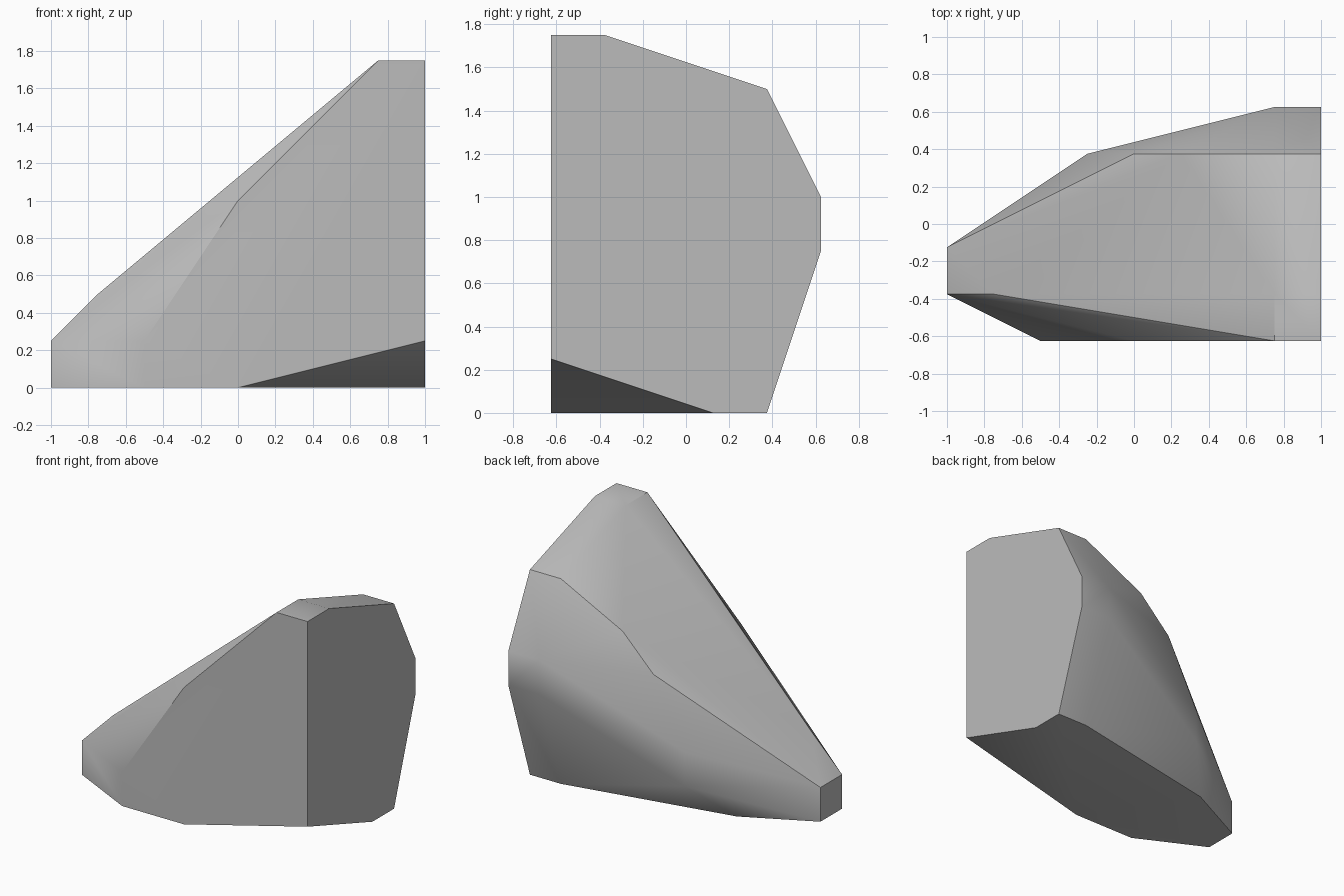
import bpy
import bmesh
import math
from mathutils import Vector

# Remove the default cube
default_cube = bpy.data.objects.get("Cube")
if default_cube:
    bpy.data.objects.remove(default_cube, do_unlink=True)

# All corners of the boulder sit on a grid of this size
GRID = 1 / 8
LEFT, FRONT, REAR, FLOOR = 8, -5, 3, 0


def on_side(points):
    return [Vector((LEFT, y, z)) for y, z in points]


def on_front(points):
    return [Vector((x, FRONT, z)) for x, z in points]


def on_rear(points):
    return [Vector((x, REAR, z)) for x, z in points]


def on_floor(points):
    return [Vector((x, y, FLOOR)) for x, y in points]


def upright(x, y, low, high):
    return [Vector((x, y, low)), Vector((x, y, high))]


# Flat cut outlines and short vertical edges
corners = []
corners += on_side([(FRONT, 14), (-3, 14), (REAR, 12), (5, 8), (5, 6),
                    (REAR, FLOOR), (1, FLOOR), (FRONT, 2)])
corners += on_front([(-4, FLOOR), (0, FLOOR), (6, 14), (0, 8), (-4, 2)])
corners += on_rear([(6, 12), (2, 10), (0, 8), (-2, 4), (-2, 2), (6, FLOOR)])
corners += on_floor([(-4, 1)])
corners += upright(6, 5, 6, 8)
corners += upright(-8, -3, FLOOR, 2)
corners += upright(-8, -1, FLOOR, 2)
corners += [Vector((-6, -3, 4)), Vector((6, -3, 14))]

# Wrap the corners into one faceted solid
bm = bmesh.new()
for corner in corners:
    bm.verts.new(corner * GRID)
hull = bmesh.ops.convex_hull(bm, input=bm.verts[:])
loose = [v for v in bm.verts if not v.link_faces]
bmesh.ops.delete(bm, geom=loose, context="VERTS")
bmesh.ops.dissolve_limit(bm, angle_limit=math.radians(1),
                         verts=bm.verts[:], edges=bm.edges[:])
bmesh.ops.recalc_face_normals(bm, faces=bm.faces[:])
mesh = bpy.data.meshes.new("boulder")
bm.to_mesh(mesh)
bm.free()

boulder = bpy.data.objects.new("boulder", mesh)
bpy.context.collection.objects.link(boulder)

# Plain stone colour
stone = bpy.data.materials.new("stone grey")
stone.use_nodes = True
colour = (0.5, 0.5, 0.5, 1)
stone.diffuse_color = colour
stone.node_tree.nodes["Principled BSDF"].inputs["Base Color"].default_value = colour
mesh.materials.append(stone)

# Soft shading over shallow bends, crisp at the steep ones
bpy.context.view_layer.objects.active = boulder
boulder.select_set(True)
bpy.ops.object.shade_smooth_by_angle(angle=math.radians(30))
weighted = boulder.modifiers.new("weighted normals", "WEIGHTED_NORMAL")
weighted.keep_sharp = True
